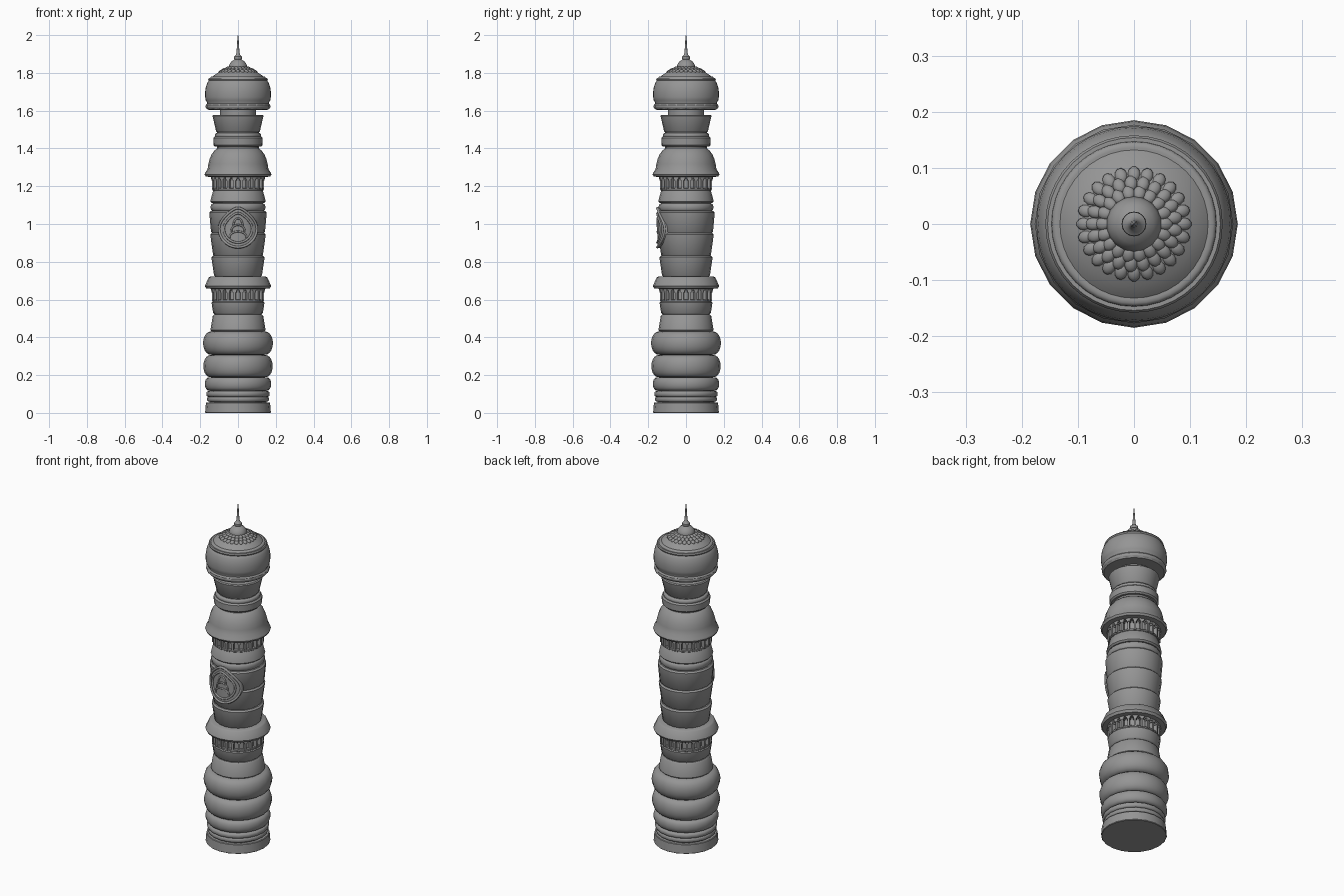
import bpy, bmesh, math
from mathutils import Matrix, Vector

cube = bpy.data.objects.get("Cube")
if cube:
    bpy.data.objects.remove(cube, do_unlink=True)

stone = bpy.data.materials.new("grey_stone")
stone.use_nodes = True
GREY = (0.3, 0.3, 0.3, 1)
stone.diffuse_color = GREY
stone.node_tree.nodes["Principled BSDF"].inputs["Base Color"].default_value = GREY


def finish(name, bm, angle=40):
    bmesh.ops.recalc_face_normals(bm, faces=bm.faces)
    mesh = bpy.data.meshes.new(name)
    bm.to_mesh(mesh)
    bm.free()
    mesh.materials.append(stone)
    ob = bpy.data.objects.new(name, mesh)
    bpy.context.collection.objects.link(ob)
    bpy.ops.object.select_all(action='DESELECT')
    ob.select_set(True)
    bpy.context.view_layer.objects.active = ob
    bpy.ops.object.shade_smooth_by_angle(angle=math.radians(angle))
    return ob


def lathe(name, profile, sides=20):
    """Spin (radius, height) points round z and cap both ends."""
    bm = bmesh.new()
    rings = []
    for r, z in profile:
        rings.append([bm.verts.new((r * math.cos(math.tau * i / sides),
                                    r * math.sin(math.tau * i / sides), z))
                      for i in range(sides)])
    for a, b in zip(rings, rings[1:]):
        for i in range(sides):
            j = (i + 1) % sides
            bm.faces.new((a[i], a[j], b[j], b[i]))
    bm.faces.new(rings[0])
    bm.faces.new(rings[-1])
    return finish(name, bm)


def drum(name, z0, z1, r0, r1, soft=0.008, sides=20):
    """Tapered block with softened rims."""
    return lathe(name, [(r0 - soft, z0), (r0, z0 + soft), (r1, z1 - soft), (r1 - soft, z1)], sides)


def cushion(name, z0, z1, crease, r, steps=10):
    """Fat rounded ring."""
    pts = []
    for i in range(steps + 1):
        a = math.pi * (i / steps - 0.5)
        pts.append((crease + (r - crease) * math.cos(a) ** 0.8,
                    (z0 + z1) / 2 + (z1 - z0) / 2 * math.sin(a)))
    return lathe(name, pts)


# Foot and cushions
drum("base", 0, 0.055, 0.174, 0.170, 0.003)
drum("base_neck", 0.05, 0.125, 0.150, 0.150, 0.002)
cushion("base_ring_low", 0.060, 0.085, 0.155, 0.164)
cushion("base_ring_high", 0.085, 0.115, 0.155, 0.168)
cushion("cushion_small", 0.118, 0.188, 0.150, 0.176)
cushion("cushion_middle", 0.188, 0.307, 0.140, 0.183)
cushion("cushion_large", 0.307, 0.432, 0.135, 0.185)

# Shaft
drum("lower_shaft", 0.43, 0.52, 0.146, 0.134)
drum("lower_collar", 0.522, 0.592, 0.132, 0.140)
drum("shaft_low", 0.72, 0.832, 0.127, 0.141)
drum("shaft_middle", 0.83, 0.952, 0.132, 0.147)
drum("shaft_high", 0.95, 1.068, 0.143, 0.152)
drum("shaft_neck", 1.06, 1.12, 0.132, 0.132)
cushion("shaft_ring", 1.068, 1.108, 0.132, 0.145)
drum("upper_collar", 1.11, 1.185, 0.147, 0.132)


# Arcaded galleries: recessed wall, pillars and arch heads
def gallery(name, z0, z1, count=24):
    lathe(name + "_wall", [(0.118, z0 - 0.01), (0.118, z1 + 0.01)])
    drum(name + "_sill", z0 - 0.004, z0 + 0.008, 0.136, 0.136, 0.002)
    bm = bmesh.new()
    for i in range(count):
        turn = Matrix.Rotation(math.tau * (i + 0.5) / count, 4, 'Z')
        for r, w, a, b in ((0.128, 0.011, z0, z1), (0.130, 0.019, z1 - 0.022, z1),
                           (0.130, 0.028, z1 - 0.013, z1)):
            shape = Matrix.Translation((r, 0, (a + b) / 2)) @ Matrix.Diagonal((0.022, w, b - a, 1))
            bmesh.ops.create_cube(bm, size=1, matrix=turn @ shape)
    finish(name + "_arcade", bm)


gallery("lower_gallery", 0.592, 0.660)
gallery("upper_gallery", 1.182, 1.252)
lathe("lower_eave", [(0.130, 0.656), (0.168, 0.659), (0.176, 0.672),
                     (0.172, 0.680), (0.156, 0.716), (0.146, 0.722)])
lathe("bell_roof", [(0.130, 1.248), (0.170, 1.251), (0.177, 1.262), (0.174, 1.272),
                    (0.161, 1.290), (0.157, 1.318), (0.150, 1.345), (0.139, 1.370),
                    (0.124, 1.390), (0.105, 1.405)])

# Upper neck
drum("upper_core", 1.39, 1.50, 0.110, 0.110, 0.002)
drum("neck_band", 1.410, 1.462, 0.130, 0.131)
cushion("neck_ring", 1.455, 1.482, 0.110, 0.123)
drum("flared_neck", 1.486, 1.578, 0.116, 0.135, 0.005)
drum("head_stem", 1.57, 1.62, 0.096, 0.096, 0.002)

# Head
lathe("head", [(0.095, 1.603), (0.160, 1.605), (0.167, 1.613), (0.170, 1.630), (0.163, 1.638),
               (0.163, 1.643), (0.171, 1.655), (0.174, 1.672), (0.174, 1.700), (0.171, 1.722),
               (0.164, 1.744), (0.155, 1.760), (0.148, 1.764)], 40)
cushion("head_foot_ring", 1.608, 1.636, 0.155, 0.172)
lathe("crown_band", [(0.146, 1.755), (0.155, 1.758), (0.158, 1.766), (0.154, 1.773),
                     (0.147, 1.773), (0.146, 1.778), (0.141, 1.782), (0.136, 1.782)], 40)
lathe("cap_dome", [(0.138, 1.776), (0.128, 1.786), (0.110, 1.799), (0.085, 1.813),
                   (0.060, 1.823), (0.030, 1.831)], 40)

# Overlapping petals round the finial
bm = bmesh.new()
for row, (r, z) in enumerate(((0.089, 1.809), (0.073, 1.818), (0.056, 1.825))):
    count = 24 - 3 * row
    for i in range(count):
        place = (Matrix.Rotation(math.tau * (i + 0.5 * row) / count, 4, 'Z')
                 @ Matrix.Translation((r, 0, z)) @ Matrix.Rotation(0.40, 4, 'Y')
                 @ Matrix.Diagonal((0.015, 0.0115, 0.008, 1)))
        bmesh.ops.create_uvsphere(bm, u_segments=10, v_segments=6, radius=1, matrix=place)
finish("petals", bm, 60)

# Finial
lathe("finial", [(0.047, 1.822), (0.049, 1.832), (0.045, 1.846), (0.035, 1.860), (0.024, 1.867),
                 (0.018, 1.871), (0.022, 1.878), (0.021, 1.886), (0.013, 1.892),
                 (0.008, 1.905), (0.006, 1.94), (0.004, 1.97), (0.001, 2.0)], 24)


# Front medallion, wrapped round the shaft
def outline(scale, n=40):
    """Rounded shield with a pointed top."""
    pts = []
    for i in range(n):
        a = math.tau * i / n
        x = 0.104 * math.sin(a)
        z = 0.102 * math.cos(a)
        if z > 0:
            x *= 1 - 0.22 * (z / 0.102) ** 2
            z += 0.012 * max(0, math.cos(a)) ** 6
        pts.append((x * scale, 0.975 + z * scale))
    return pts


def wrap(x, z, radius):
    return Vector((x, -math.sqrt(radius ** 2 - x ** 2), z))


def rod(name, pts, radius, thick, closed=True):
    curve = bpy.data.curves.new(name, 'CURVE')
    curve.dimensions = '3D'
    curve.bevel_depth = thick
    curve.bevel_resolution = 2
    curve.use_fill_caps = True
    line = curve.splines.new('POLY')
    line.points.add(len(pts) - 1)
    for p, (x, z) in zip(line.points, pts):
        p.co = (*wrap(x, z, radius), 1)
    line.use_cyclic_u = closed
    curve.materials.append(stone)
    ob = bpy.data.objects.new(name, curve)
    bpy.context.collection.objects.link(ob)


bm = bmesh.new()
rings = [[bm.verts.new(wrap(x, z, 0.151)) for x, z in outline(s)] for s in (1, 0.75, 0.5, 0.25)]
skirt = [bm.verts.new(wrap(x, z, 0.135)) for x, z in outline(1)]
for a, b in zip([skirt] + rings, rings):
    for i in range(len(a)):
        j = (i + 1) % len(a)
        bm.faces.new((a[i], a[j], b[j], b[i]))
bm.faces.new(rings[-1])
finish("medallion_plate", bm)
rod("medallion_rim", outline(0.96), 0.151, 0.007)
rod("medallion_inner_rim", outline(0.72), 0.152, 0.006)


# Nested arches inside the medallion
def arch(w, z, h):
    return [(w * math.cos(math.pi * i / 12), z + h * math.sin(math.pi * i / 12) ** 0.8)
            for i in range(13)]


for k, (w, z, h) in enumerate(((0.045, 0.925, 0.035), (0.036, 0.955, 0.040), (0.024, 0.985, 0.045))):
    rod("medallion_arch_%d" % (k + 1), arch(w, z, h), 0.152, 0.005, False)
